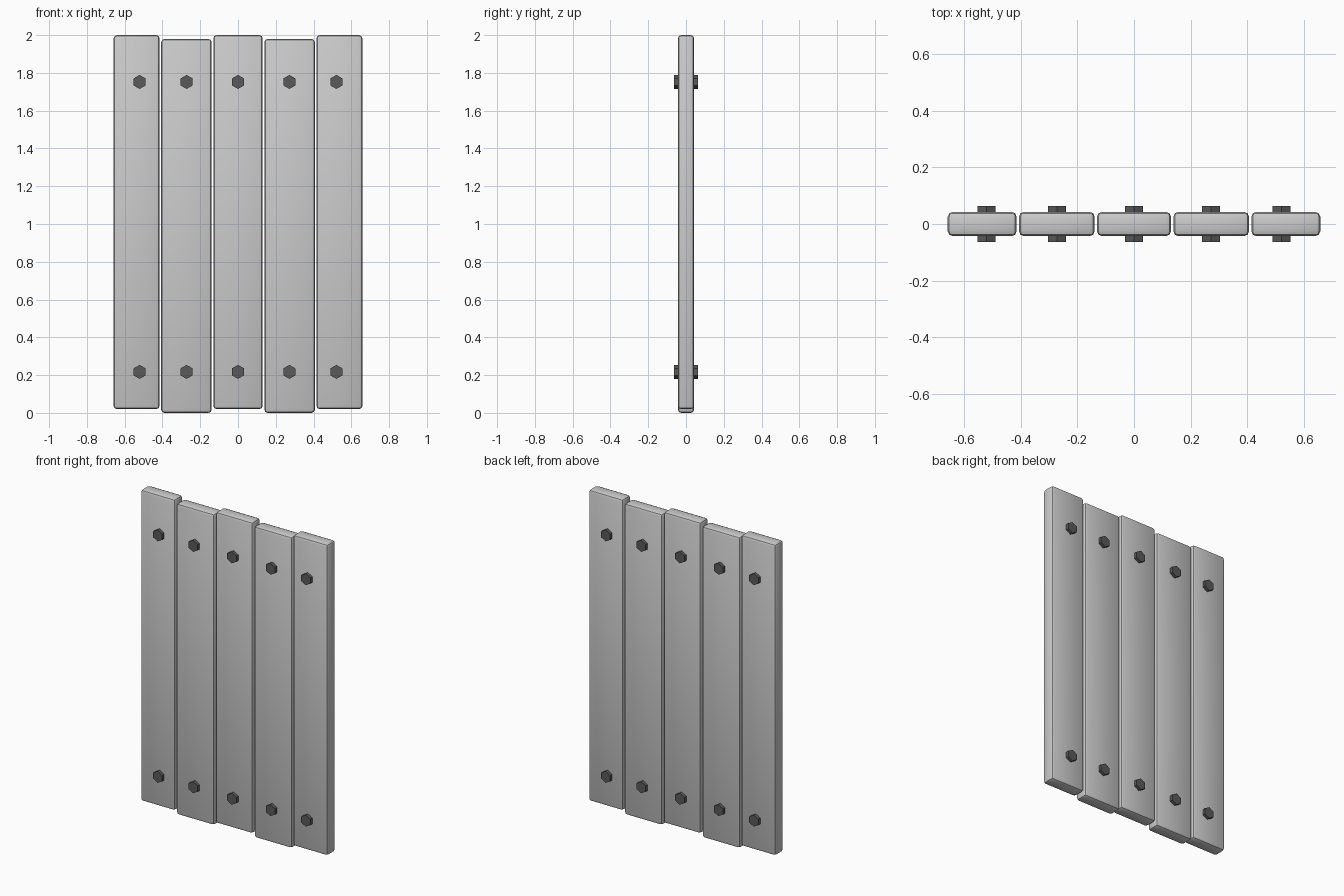
import bpy
import math

if "Cube" in bpy.data.objects:
    bpy.data.objects.remove(bpy.data.objects["Cube"])


def material(name, value):
    mat = bpy.data.materials.new(name)
    mat.use_nodes = True
    colour = (value, value, value, 1)
    mat.diffuse_color = colour
    mat.node_tree.nodes["Principled BSDF"].inputs["Base Color"].default_value = colour
    return mat


PLANK_GREY = material("plank grey", 0.6)
BOLT_GREY = material("dark bolt grey", 0.1)
THICKNESS = 0.086
BOLT_LENGTH = 0.126


def plank(name, left, right, bottom, top):
    bpy.ops.mesh.primitive_cube_add(
        size=1, location=((left + right) / 2, 0, (bottom + top) / 2))
    obj = bpy.context.object
    obj.name = name
    obj.scale = (right - left, THICKNESS, top - bottom)
    bpy.ops.object.transform_apply(location=False, rotation=False, scale=True)
    obj.data.materials.append(PLANK_GREY)
    # Softly rounded edges
    bevel = obj.modifiers.new("rounded edges", "BEVEL")
    bevel.width = 0.018
    bevel.segments = 2
    bpy.ops.object.modifier_apply(modifier=bevel.name)
    bpy.ops.object.shade_smooth_by_angle(angle=math.radians(30))


def bolt(name, x, z):
    # Hexagonal bolt running through the plank, one corner pointing up
    bpy.ops.mesh.primitive_cylinder_add(
        vertices=6, radius=0.037, depth=BOLT_LENGTH,
        location=(x, 0, z), rotation=(math.pi / 2, 0, 0))
    obj = bpy.context.object
    obj.name = name
    obj.data.materials.append(BOLT_GREY)


# Planks: name, x extents, bottom, top, bolt position
planks = [
    ("right_outer", -0.659, -0.415, 0.02, 2.0, -0.521),
    ("right_inner", -0.407, -0.139, 0.0, 1.98, -0.272),
    ("centre", -0.131, 0.131, 0.02, 2.0, 0.0),
    ("left_inner", 0.139, 0.407, 0.0, 1.98, 0.272),
    ("left_outer", 0.415, 0.659, 0.02, 2.0, 0.521),
]
for side, left, right, bottom, top, bolt_x in planks:
    plank(side + "_plank", left, right, bottom, top)
    for level, z in (("lower", 0.217), ("upper", 1.752)):
        bolt(f"{side}_{level}_bolt", bolt_x, z)
